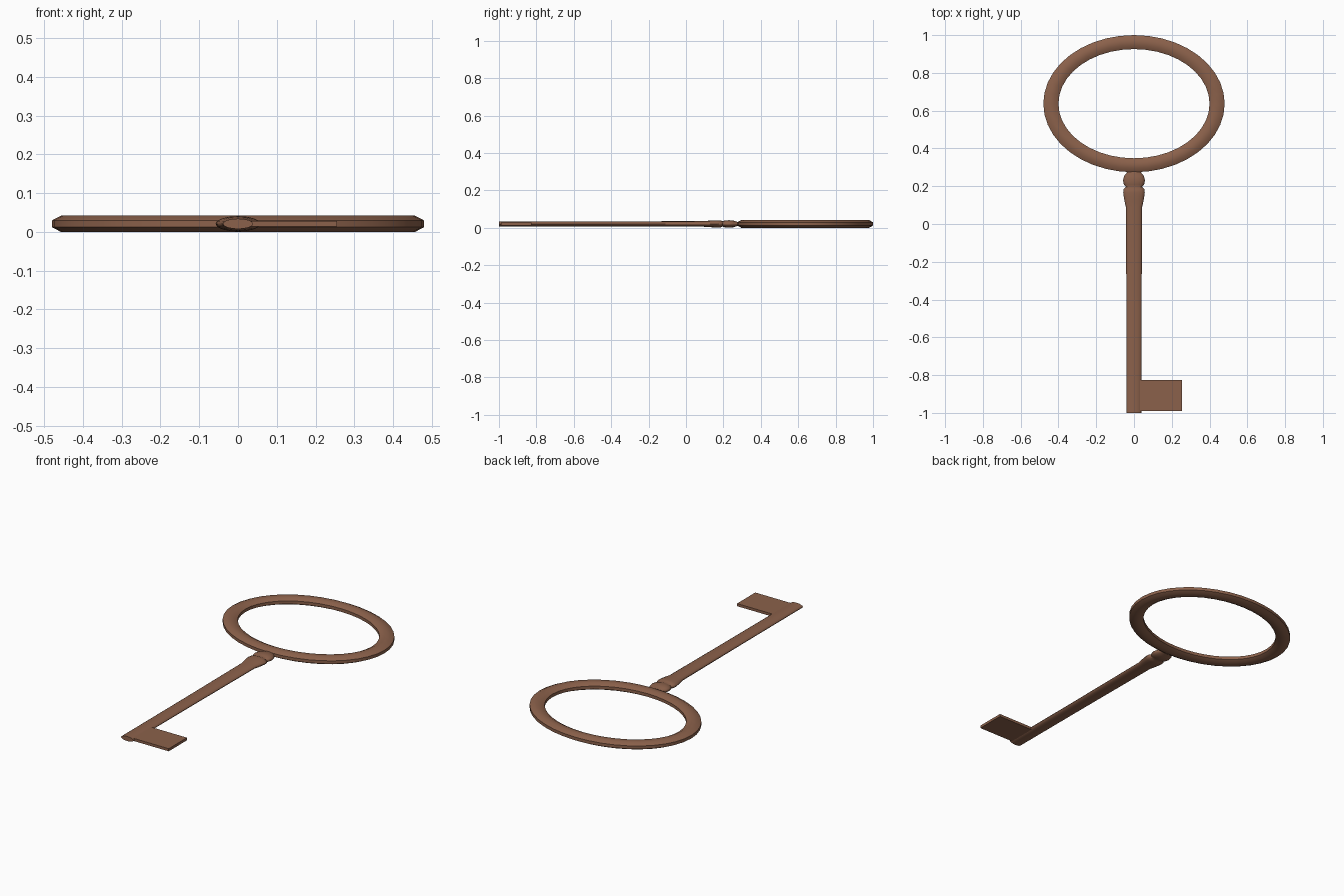
import bpy, bmesh
from math import cos, sin, pi, radians

if "Cube" in bpy.data.objects:
    bpy.data.objects.remove(bpy.data.objects["Cube"])

mat = bpy.data.materials.new("aged_copper")
mat.diffuse_color = (0.26, 0.12, 0.07, 1)
mat.use_nodes = True
mat.node_tree.nodes["Principled BSDF"].inputs["Base Color"].default_value = mat.diffuse_color
ZC = 0.021  # middle plane of the key


def finish(name, bm, angle):
    bmesh.ops.recalc_face_normals(bm, faces=bm.faces)
    mesh = bpy.data.meshes.new(name)
    bm.to_mesh(mesh)
    bm.free()
    ob = bpy.data.objects.new(name, mesh)
    bpy.context.collection.objects.link(ob)
    mesh.materials.append(mat)
    bpy.ops.object.select_all(action='DESELECT')
    ob.select_set(True)
    bpy.context.view_layer.objects.active = ob
    bpy.ops.object.shade_smooth_by_angle(angle=radians(angle))
    return ob


def skin(bm, rings, closed):
    n = len(rings[0])
    count = len(rings) if closed else len(rings) - 1
    for i in range(count):
        a, b = rings[i], rings[(i + 1) % len(rings)]
        for j in range(n):
            k = (j + 1) % n
            bm.faces.new((a[j], a[k], b[k], b[j]))
    if not closed:
        bm.faces.new(rings[0])
        bm.faces.new(rings[-1])


# oval handle: flattened octagonal section swept round an ellipse
bm = bmesh.new()
rings = []
for i in range(40):
    t = 2 * pi * i / 40
    ring = []
    for j in range(8):
        p = 2 * pi * (j + 0.5) / 8
        u = cos(p) / cos(pi / 8)
        w = sin(p) / cos(pi / 8)
        ring.append(bm.verts.new(((0.44 + 0.04 * u) * cos(t),
                                  0.637 + (0.326 + 0.037 * u) * sin(t),
                                  ZC + 0.021 * w)))
    rings.append(ring)
skin(bm, rings, True)
finish("oval_handle", bm, 60)

# shaft with two collar beads: (y, half width), flattened in z
profile = [(-1.0, 0.039), (-0.45, 0.040), (0.09, 0.043), (0.12, 0.050),
           (0.145, 0.054), (0.165, 0.057), (0.185, 0.055), (0.196, 0.042),
           (0.207, 0.053), (0.23, 0.058), (0.253, 0.053), (0.275, 0.036),
           (0.30, 0.03)]
bm = bmesh.new()
rings = []
for y, r in profile:
    depth = 0.34 * r if y < 0.27 else 0.3 * r
    rings.append([bm.verts.new((r * cos(2 * pi * j / 16), y,
                                ZC + depth * sin(2 * pi * j / 16)))
                  for j in range(16)])
skin(bm, rings, False)
finish("shaft", bm, 60)

# plain rectangular bit
bm = bmesh.new()
bmesh.ops.create_cube(bm, size=1)
for v in bm.verts:
    v.co = (0.14 + v.co.x * 0.23, -0.9075 + v.co.y * 0.165, ZC + v.co.z * 0.015)
finish("bit", bm, 30)
